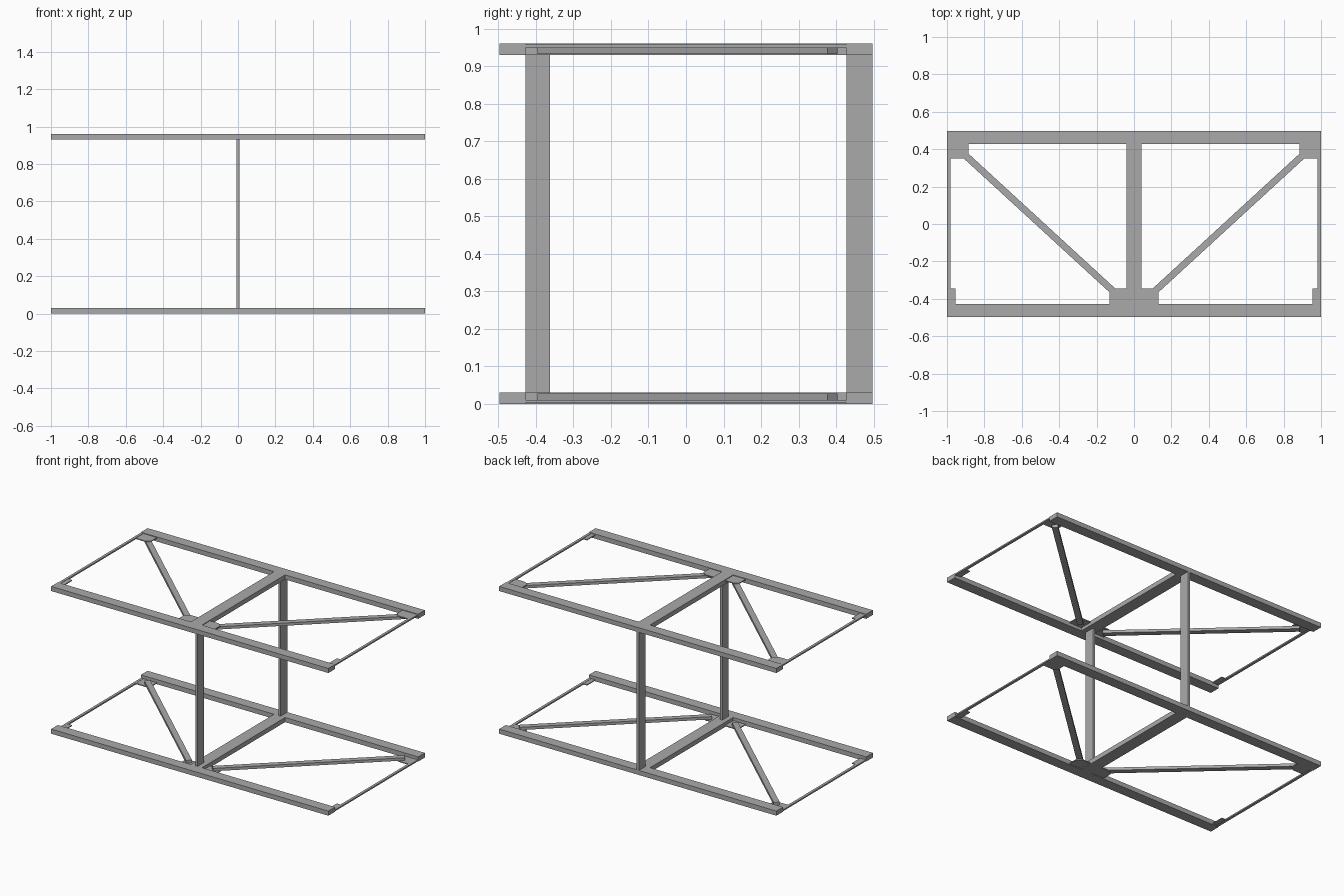
import bpy
import bmesh
from mathutils import Vector

cube = bpy.data.objects.get("Cube")
if cube:
    bpy.data.objects.remove(cube)

steel = bpy.data.materials.new("grey steel")
steel.use_nodes = True
GREY = (0.4, 0.4, 0.4, 1)
steel.diffuse_color = GREY
steel.node_tree.nodes["Principled BSDF"].inputs["Base Color"].default_value = GREY

HEIGHT, BEAM = 0.96, 0.03
OUT, IN = 0.497, 0.428        # outer and inner edge of the long beams
PLATE = (0.004, 0.01)         # height range of the gusset plates


def prism(name, outline, low, high):
    """Flat outline extruded between two heights."""
    bm = bmesh.new()
    face = bm.faces.new([bm.verts.new((x, y, low)) for x, y in outline])
    top = bmesh.ops.extrude_face_region(bm, geom=[face])["geom"]
    bmesh.ops.translate(bm, vec=(0, 0, high - low),
                        verts=[v for v in top if isinstance(v, bmesh.types.BMVert)])
    bmesh.ops.recalc_face_normals(bm, faces=bm.faces)
    mesh = bpy.data.meshes.new(name)
    bm.to_mesh(mesh)
    bm.free()
    mesh.materials.append(steel)
    obj = bpy.data.objects.new(name, mesh)
    bpy.context.collection.objects.link(obj)
    return obj


def box(name, x0, x1, y0, y1, z0, z1):
    return prism(name, [(x0, y0), (x1, y0), (x1, y1), (x0, y1)], z0, z1)


def strut(name, start, end, width, z0, z1):
    """Straight bar between two plan points."""
    a, b = Vector(start), Vector(end)
    d = (b - a).normalized()
    side = Vector((-d.y, d.x)) * width / 2
    return prism(name, [a - side, b - side, b + side, a + side], z0, z1)


# Lower and upper frames, the upper one turned upside down
for level in ("lower", "upper"):
    def span(z0, z1):
        return (z0, z1) if level == "lower" else (HEIGHT - z1, HEIGHT - z0)

    box(level + "_front_beam", -1, 1, -OUT, -IN, *span(0, BEAM))
    box(level + "_back_beam", -1, 1, IN, OUT, *span(0, BEAM))
    box(level + "_cross_beam", -0.04, 0.04, -IN, IN, *span(0, BEAM))

    # Central gusset with chamfered corners
    half = [(0.13, -IN), (0.13, -0.367), (0.105, -0.345)]
    prism(level + "_centre_gusset", half + [(-x, y) for x, y in reversed(half)],
          *span(*PLATE))

    for side, s in (("left", 1), ("right", -1)):
        name = f"{level}_{side}_"
        # Corner gusset, small front tab, end tie and diagonal brace
        corner = [(0.995, IN), (0.885, IN), (0.885, 0.373), (0.912, 0.35), (0.995, 0.35)]
        prism(name + "corner_gusset", [(s * x, y) for x, y in corner], *span(*PLATE))
        x0, x1 = sorted((s * 0.955, s * 0.998))
        box(name + "front_tab", x0, x1, -IN, -0.345, *span(*PLATE))
        x0, x1 = sorted((s * 0.982, s * 0.999))
        box(name + "end_tie", x0, x1, -IN, IN, *span(0.002, 0.011))
        strut(name + "diagonal_brace", (s * 0.085, -0.383), (s * 0.928, 0.391),
              0.036, *span(0.01, 0.028))

# Upright posts
box("front_post", -0.008, 0.008, -IN, -0.362, BEAM, HEIGHT - BEAM)
box("back_post", -0.008, 0.008, IN, OUT, BEAM, HEIGHT - BEAM)
